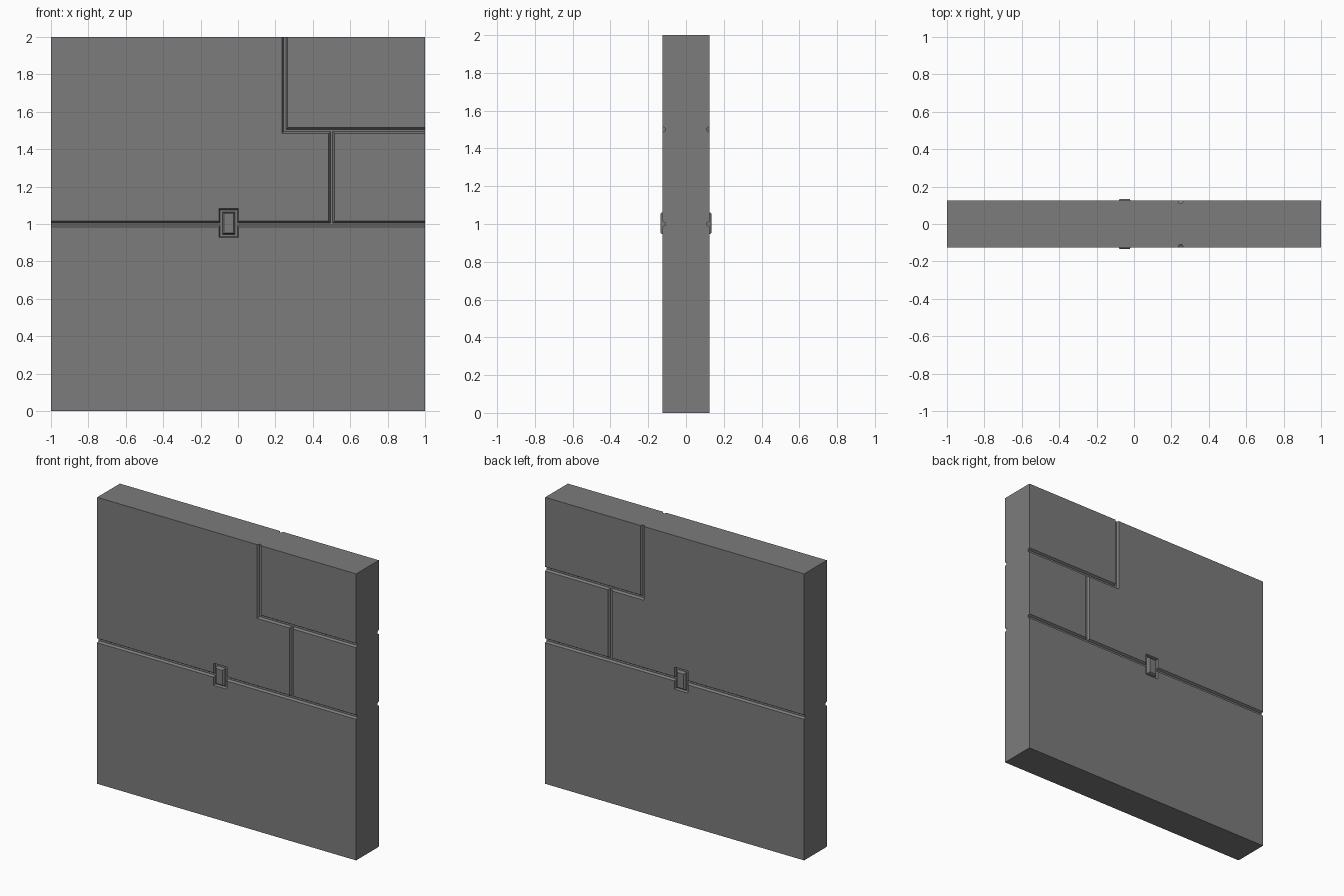
import bpy, bmesh

if "Cube" in bpy.data.objects:
    bpy.data.objects.remove(bpy.data.objects["Cube"])

FACE = 0.125   # half thickness of the wall
DEPTH = 0.015  # groove depth

dark = bpy.data.materials.new("dark_grey")
dark.diffuse_color = (0.2, 0.2, 0.2, 1)
dark.use_nodes = True
dark.node_tree.nodes["Principled BSDF"].inputs["Base Color"].default_value = dark.diffuse_color


def frustum(name, rect, levels, side):
    """Stack of rectangles: rect (x0, x1, z0, z1) shrunk by inset at each (y, inset)."""
    x0, x1, z0, z1 = rect
    bm = bmesh.new()
    rings = []
    for y, i in levels:
        pts = [(x0+i, z0+i), (x1-i, z0+i), (x1-i, z1-i), (x0+i, z1-i)]
        rings.append([bm.verts.new((x, y*side, z)) for x, z in pts])
    bm.faces.new(rings[0])
    bm.faces.new(rings[-1][::-1])
    for a, b in zip(rings, rings[1:]):
        for k in range(4):
            n = (k+1) % 4
            bm.faces.new((a[k], a[n], b[n], b[k]))
    bmesh.ops.recalc_face_normals(bm, faces=bm.faces)
    me = bpy.data.meshes.new(name)
    bm.to_mesh(me)
    bm.free()
    me.materials.append(dark)
    ob = bpy.data.objects.new(name, me)
    bpy.context.collection.objects.link(ob)
    return ob


def cut(target, rect, side, inset=0.009):
    """Carve a trapezoid recess; the cutter flares outward past the surface."""
    levels = [(FACE+DEPTH, -inset), (FACE-DEPTH, inset)]
    cutter = frustum("groove_cutter", rect, levels, side)
    cutter.hide_render = True
    mod = target.modifiers.new("groove", 'BOOLEAN')
    mod.operation = 'DIFFERENCE'
    mod.solver = 'EXACT'
    mod.object = cutter
    bpy.context.view_layer.objects.active = target
    bpy.ops.object.modifier_apply(modifier=mod.name)
    bpy.data.objects.remove(cutter)


# Wall slab
bpy.ops.mesh.primitive_cube_add(size=1, location=(0, 0, 1))
wall = bpy.context.object
wall.name = "wall_slab"
wall.scale = (2, 2*FACE, 2)
bpy.ops.object.transform_apply(location=True, scale=True)
wall.data.materials.append(dark)

# Panel seams, as rectangles on the wall face
H = 0.015
seams = [
    (-1.2, 1.2, 1-H, 1+H),          # full width seam
    (0.25-H, 1.2, 1.5-H, 1.5+H),    # upper right horizontal seam
    (0.25-H, 0.25+H, 1.5-H, 2.2),   # upper vertical seam
    (0.5-H, 0.5+H, 0.991, 1.509),   # middle vertical seam
]

for side, label in ((-1, "front"), (1, "back")):
    for rect in seams:
        cut(wall, rect, side)
    # Recess around the latch
    cut(wall, (-0.102, 0.002, 0.928, 1.082), side, inset=0.006)
    # Raised latch plate with chamfered rim
    frustum(label + "_latch_plate", (-0.085, -0.015, 0.943, 1.065),
            [(FACE-DEPTH-0.005, 0), (FACE+0.003, 0.004), (FACE+0.009, 0.009)], side)
